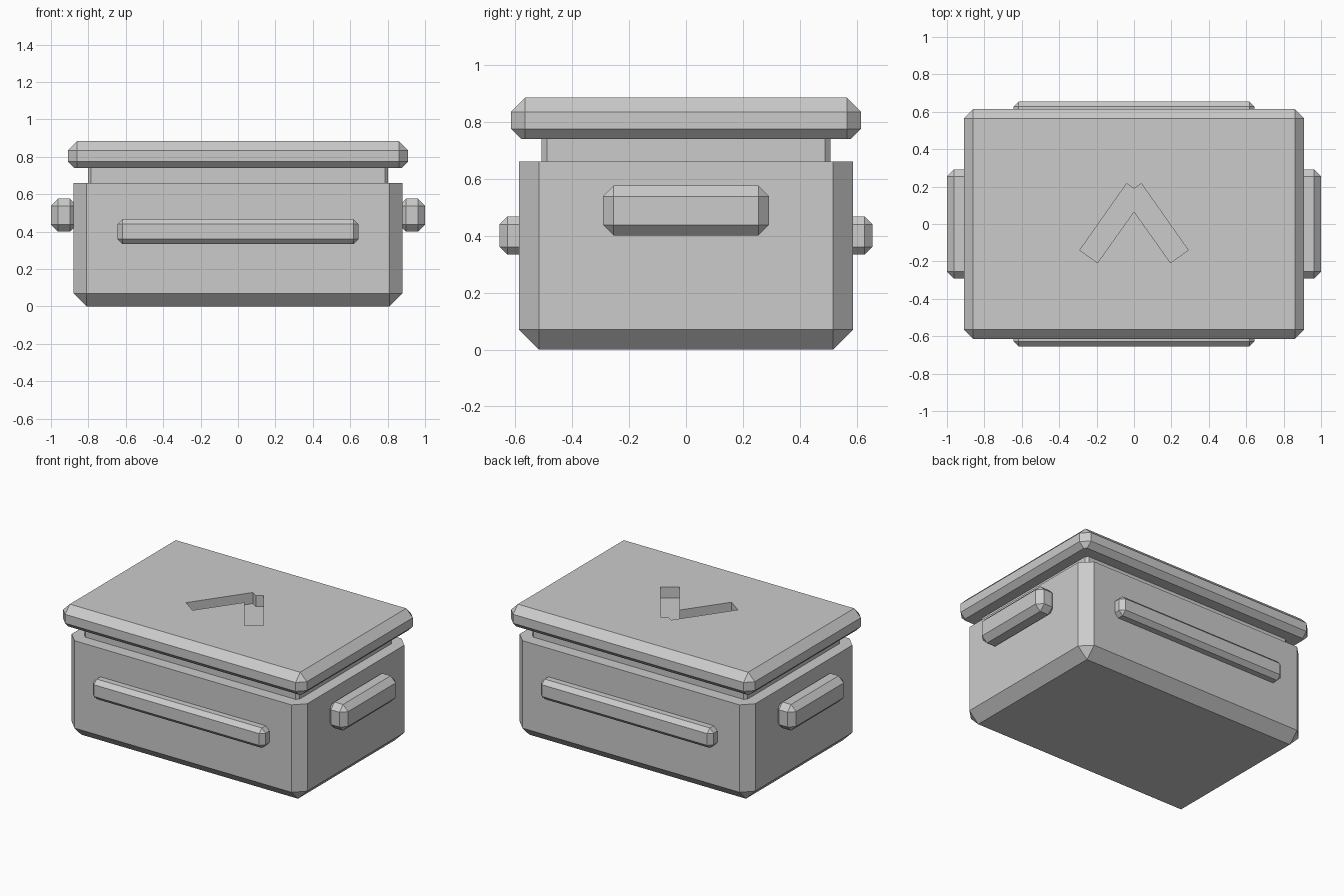
import bpy
import bmesh
from mathutils import Matrix, Vector

cube = bpy.data.objects.get("Cube")
if cube:
    bpy.data.objects.remove(cube, do_unlink=True)

# Single flat colour
GREY = (0.6, 0.6, 0.6, 1.0)
grey = bpy.data.materials.new("plain_grey")
grey.use_nodes = True
grey.diffuse_color = GREY
grey.node_tree.nodes["Principled BSDF"].inputs["Base Color"].default_value = GREY


def finish(name, bm):
    bmesh.ops.recalc_face_normals(bm, faces=bm.faces)
    mesh = bpy.data.meshes.new(name)
    bm.to_mesh(mesh)
    bm.free()
    mesh.materials.append(grey)
    obj = bpy.data.objects.new(name, mesh)
    bpy.context.collection.objects.link(obj)
    return obj


def chamfered_box(name, low, high, chamfer, trim_z=None, keep_above=False):
    """Box with all edges chamfered, optionally trimmed flat at a height."""
    low, high = Vector(low), Vector(high)
    bm = bmesh.new()
    bmesh.ops.create_cube(bm, size=1, matrix=Matrix.Translation((low + high) / 2)
                          @ Matrix.Diagonal((*(high - low), 1)))
    bmesh.ops.bevel(bm, geom=bm.edges[:], offset=chamfer, segments=1,
                    affect='EDGES', profile=0.5)
    if trim_z is not None:
        bmesh.ops.bisect_plane(bm, geom=bm.verts[:] + bm.edges[:] + bm.faces[:],
                               plane_co=(0, 0, trim_z), plane_no=(0, 0, 1),
                               clear_outer=not keep_above, clear_inner=keep_above)
        bmesh.ops.holes_fill(bm, edges=[e for e in bm.edges if e.is_boundary])
    return finish(name, bm)


# Body, neck and lid
chamfered_box("body", (-0.88, -0.587, 0), (0.88, 0.587, 0.76), 0.07, trim_z=0.66)
chamfered_box("neck", (-0.803, -0.507, 0.6), (0.803, 0.507, 0.78), 0.018)
lid = chamfered_box("lid", (-0.91, -0.615, 0.725), (0.91, 0.615, 0.885), 0.05,
                    trim_z=0.74, keep_above=True)

# Carry handles on the sides, long grips on front and back
for side, s in (("left", 1), ("right", -1)):
    x0, x1 = sorted((s * 0.86, s * 1.0))
    chamfered_box(side + "_handle", (x0, -0.292, 0.4), (x1, 0.292, 0.576), 0.038)
for side, s in (("back", 1), ("front", -1)):
    y0, y1 = sorted((s * 0.54, s * 0.655))
    chamfered_box(side + "_grip", (-0.645, y0, 0.333), (0.645, y1, 0.468), 0.028)

# Chevron recess cut into the lid
half = [(0.04, 0.215), (0.29, -0.14), (0.195, -0.207)]
outline = [(0, 0.19)] + half + [(0, 0.067)] + [(-x, y) for x, y in reversed(half)]
bm = bmesh.new()
floor = bm.faces.new([bm.verts.new((x, y, 0.81)) for x, y in outline])
walls = bmesh.ops.extrude_face_region(bm, geom=[floor])
bmesh.ops.translate(bm, vec=(0, 0, 0.2),
                    verts=[v for v in walls["geom"] if isinstance(v, bmesh.types.BMVert)])
cutter = finish("chevron_cutter", bm)
cutter.hide_render = True
cutter.hide_viewport = True
cutter.display_type = 'WIRE'
cut = lid.modifiers.new("chevron_recess", 'BOOLEAN')
cut.operation = 'DIFFERENCE'
cut.solver = 'EXACT'
cut.object = cutter
